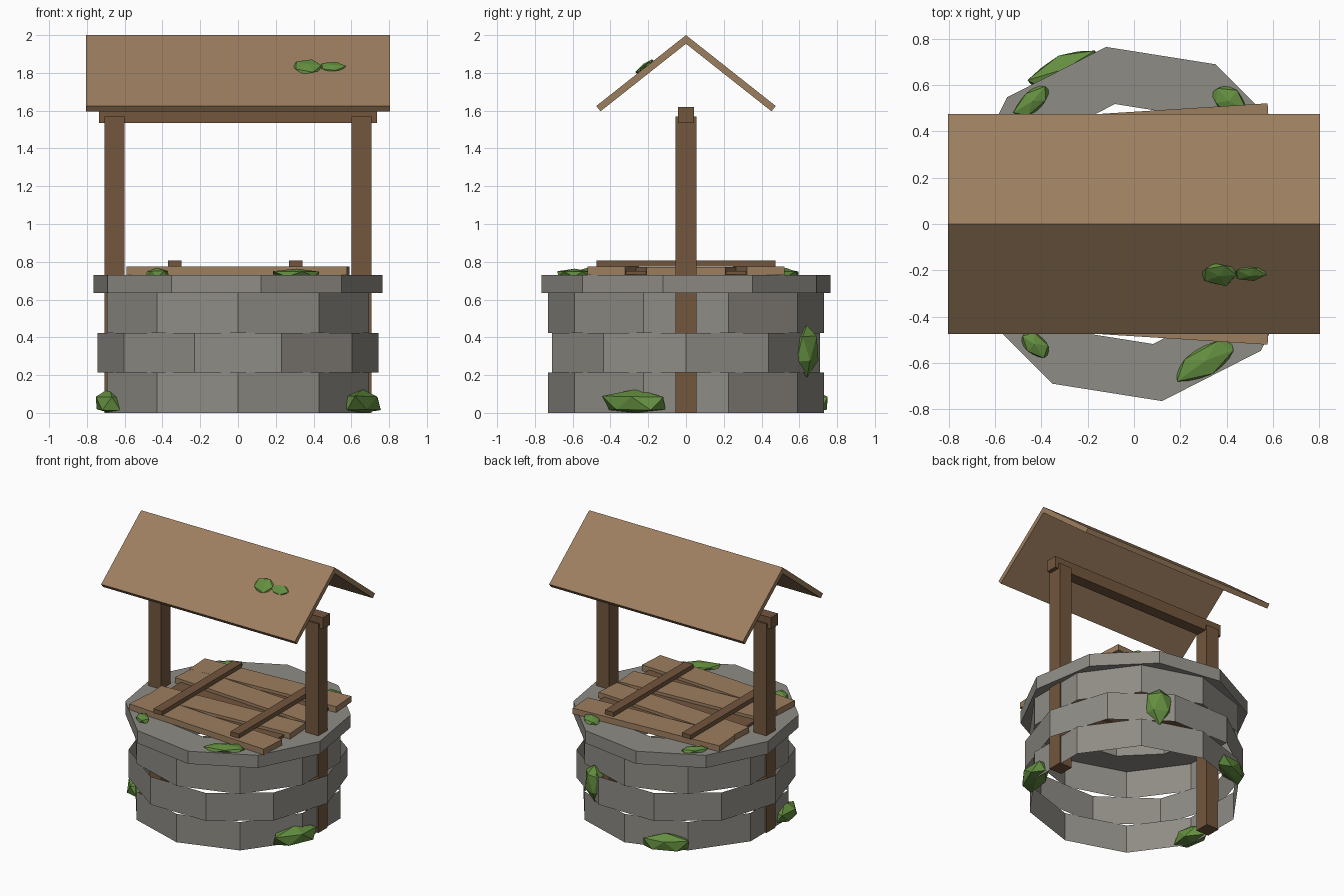
import bpy, bmesh, math, random
from mathutils import Matrix, Vector, Euler

random.seed(4)
cube = bpy.data.objects.get("Cube")
if cube:
    bpy.data.objects.remove(cube, do_unlink=True)


def material(name, r, g, b):
    m = bpy.data.materials.new(name)
    m.use_nodes = True
    m.diffuse_color = (r, g, b, 1)
    m.node_tree.nodes["Principled BSDF"].inputs["Base Color"].default_value = (r, g, b, 1)
    return m


STONE = material("grey_stone", .275, .262, .235)
LIGHT = material("light_wood", .335, .21, .115)
DARK = material("dark_wood", .17, .094, .047)
MOSS = material("moss_green", .125, .27, .05)


def finish(name, bm, mat):
    me = bpy.data.meshes.new(name)
    bm.to_mesh(me)
    bm.free()
    me.materials.append(mat)
    ob = bpy.data.objects.new(name, me)
    bpy.context.collection.objects.link(ob)
    return ob


def box(name, centre, size, mat, rot=(0, 0, 0)):
    bm = bmesh.new()
    m = Matrix.LocRotScale(Vector(centre), Euler(rot), Vector(size))
    bmesh.ops.create_cube(bm, size=1, matrix=m)
    return finish(name, bm, mat)


def loop(bm, radius, z, turn, sides=10):
    angles = [math.radians(turn) + i * math.tau / sides for i in range(sides)]
    return [bm.verts.new((radius * math.cos(a), radius * math.sin(a), z)) for a in angles]


def bridge(bm, a, b):
    n = len(a)
    for i in range(n):
        j = (i + 1) % n
        bm.faces.new((a[i], a[j], b[j], b[i]))


# Thin stone courses, each turned half a side from the next
courses = [("lower_course", .73, 0, .213, 18),
           ("middle_course", .745, .213, .423, 0),
           ("upper_course", .73, .423, .635, 18)]
for name, radius, low, high, turn in courses:
    bm = bmesh.new()
    bridge(bm, loop(bm, radius, low, turn), loop(bm, radius, high, turn))
    finish(name, bm, STONE)

# Solid rim stone
bm = bmesh.new()
loops = [loop(bm, r, z, 27) for r, z in ((.775, .635), (.775, .73), (.525, .73), (.525, .635))]
for i in range(4):
    bridge(bm, loops[i], loops[(i + 1) % 4])
finish("rim", bm, STONE)

# Posts and cross beam
for side, x in (("left", .653), ("right", -.653)):
    box(side + "_post", (x, 0, .785), (.106, .11, 1.57), DARK)
box("cross_beam", (0, 0, 1.577), (1.47, .085, .086), DARK)

# Roof slabs meeting at the ridge
slope, length, thick = math.radians(38.3), .605, .036
for side, s in (("front", -1), ("back", 1)):
    along = Vector((0, s * math.cos(slope), -math.sin(slope)))
    inward = Vector((0, -s * math.sin(slope), -math.cos(slope)))
    centre = Vector((0, 0, 2)) + along * length / 2 + inward * thick / 2
    box(side + "_roof", centre, (1.61, length, thick), LIGHT, (-s * slope, 0, 0))

# Cover: crooked planks, dark boards beneath, battens on top
for side, s in (("front", -1), ("back", 1)):
    tilt = s * math.radians(3.6)
    box(side + "_outer_plank", (0, s * .385, .752), (1.17, .2, .044), LIGHT, (0, 0, tilt))
    box(side + "_inner_plank", (0, s * .145, .752), (1.15, .2, .043), LIGHT, (0, 0, -tilt))
for i, y in enumerate((-.26, 0, .26)):
    box(f"under_board_{i}", (0, y, .742), (1.06, .17, .02), DARK)
for side, x in (("left", .305), ("right", -.335)):
    box(side + "_batten", (x, 0, .79), (.072, .95, .032), DARK)


# Faceted moss clumps; radii are outward, along and up
def clump(name, centre, radii, turn, tilt=0):
    bm = bmesh.new()
    bmesh.ops.create_icosphere(bm, subdivisions=1, radius=1)
    m = Matrix.LocRotScale(Vector(centre), Euler((tilt, 0, math.radians(turn))), Vector(radii))
    for v in bm.verts:
        v.co = m @ (v.co * random.uniform(.88, 1.12))
        v.co.z = max(v.co.z, 0)
    finish(name, bm, MOSS)


clump("ground_moss_left", (.66, -.26, .05), (.09, .2, .08), -21)
clump("ground_moss_right", (-.68, -.2, .05), (.08, .14, .075), 196)
clump("ground_moss_back", (-.3, .67, .05), (.07, .18, .08), 114)
clump("wall_moss", (.31, .64, .34), (.06, .1, .14), 64)
clump("rim_moss_front_left", (.31, -.59, .735), (.07, .16, .03), -62)
clump("rim_moss_front_right", (-.43, -.52, .735), (.05, .08, .035), 225)
clump("rim_moss_back_left", (.41, .53, .735), (.06, .09, .03), 53)
clump("rim_moss_back_right", (-.44, .53, .735), (.05, .1, .03), 130)
clump("roof_moss_large", (.37, -.215, 1.835), (.09, .065, .018), 0, slope)
clump("roof_moss_small", (.5, -.215, 1.83), (.072, .045, .016), 0, slope)
